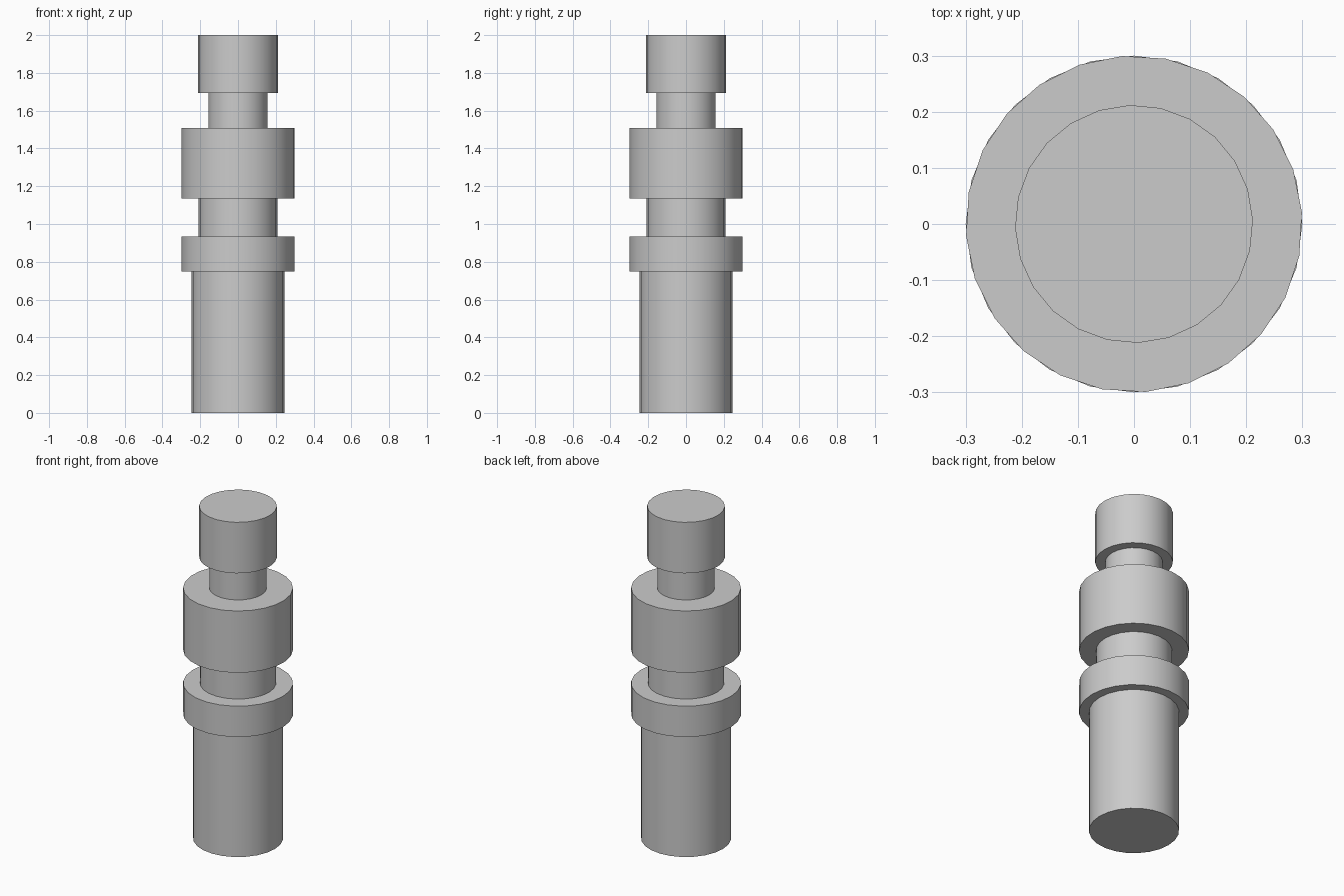
import bpy
import math

if "Cube" in bpy.data.objects:
    bpy.data.objects.remove(bpy.data.objects["Cube"])

SIDES = 24


def turned_section(name, radius, z0, z1, turn):
    """One capped cylinder of the turned pin, between two heights."""
    bpy.ops.mesh.primitive_cylinder_add(
        vertices=SIDES, radius=radius, depth=z1 - z0,
        location=(0, 0, (z0 + z1) / 2), rotation=(0, 0, math.radians(turn)))
    obj = bpy.context.object
    obj.name = name
    bpy.ops.object.transform_apply(location=False, rotation=True, scale=False)
    bpy.ops.object.shade_smooth_by_angle(angle=math.radians(30))


# Name, radius, top height, slight turn; stacked from the ground up
sections = [
    ("lower_shaft", 0.246, 0.748, 0),
    ("lower_collar", 0.30, 0.934, 0),
    ("middle_neck", 0.208, 1.135, 0),
    ("upper_collar", 0.30, 1.507, 4),
    ("upper_neck", 0.157, 1.693, 0),
    ("head", 0.212, 2.0, 2),
]

base = 0.0
for name, radius, top, turn in sections:
    turned_section(name, radius, base, top, turn)
    base = top
